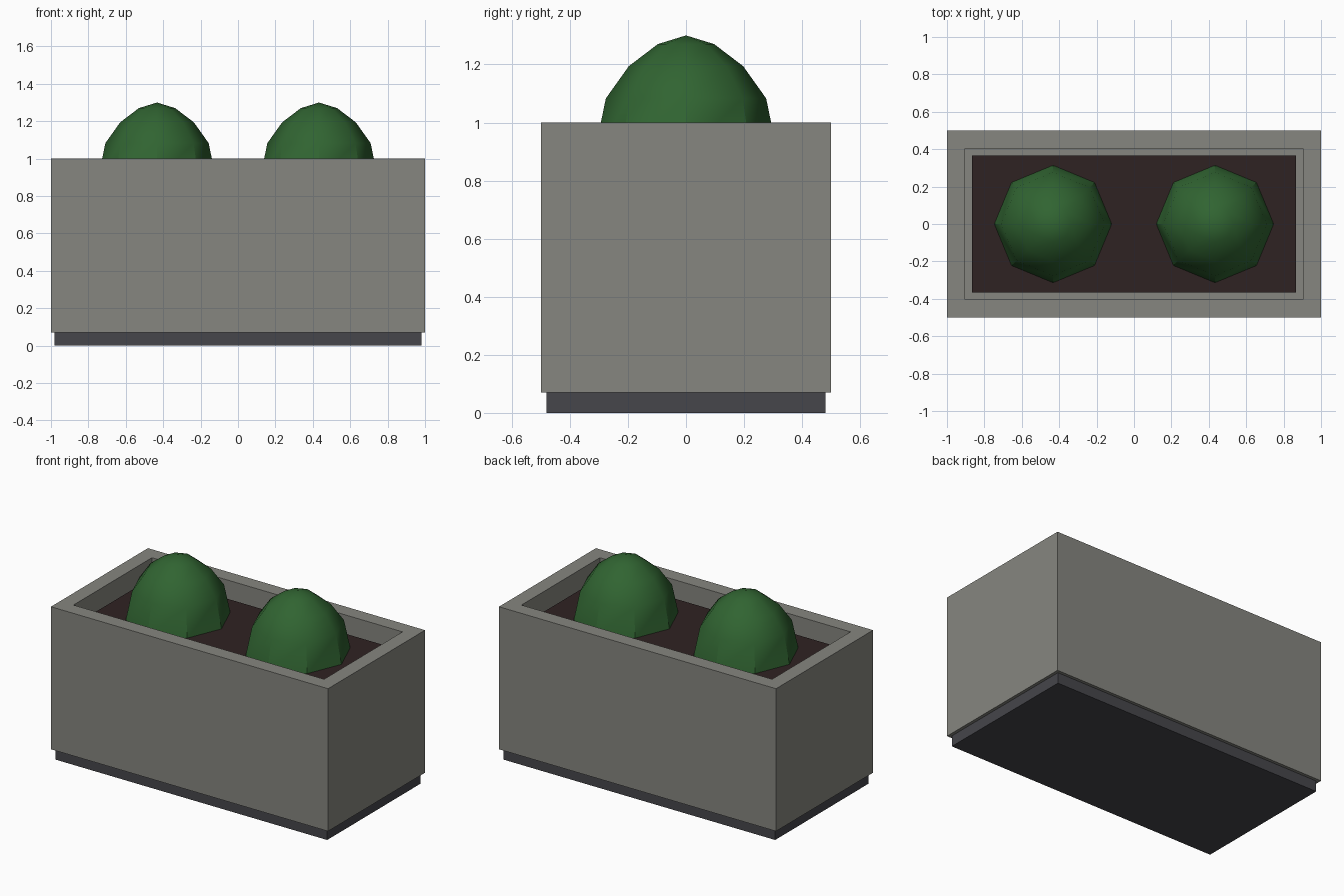
import bpy, bmesh, math

if "Cube" in bpy.data.objects:
    bpy.data.objects.remove(bpy.data.objects["Cube"])


def material(name, rgb):
    m = bpy.data.materials.new(name)
    m.diffuse_color = (*rgb, 1.0)
    m.use_nodes = True
    m.node_tree.nodes["Principled BSDF"].inputs["Base Color"].default_value = m.diffuse_color
    return m


STONE = material("stone_grey", (0.24, 0.24, 0.215))
BASE = material("dark_base", (0.061, 0.061, 0.07))
SOIL = material("soil_brown", (0.028, 0.016, 0.016))
LEAF = material("leaf_green", (0.03, 0.127, 0.031))


def finish(name, bm, mat):
    bmesh.ops.recalc_face_normals(bm, faces=bm.faces)
    mesh = bpy.data.meshes.new(name)
    bm.to_mesh(mesh)
    bm.free()
    obj = bpy.data.objects.new(name, mesh)
    mesh.materials.append(mat)
    bpy.context.collection.objects.link(obj)
    return obj


def box_bmesh(hx, hy, z0, z1):
    bm = bmesh.new()
    bmesh.ops.create_cube(bm, size=1)
    for v in bm.verts:
        v.co = (v.co.x * 2 * hx, v.co.y * 2 * hy, z1 if v.co.z > 0 else z0)
    return bm


# Recessed plinth
finish("plinth", box_bmesh(0.98, 0.48, 0.0, 0.07), BASE)

# Planter box: top face inset for the rim, then pushed down for the cavity
bm = box_bmesh(1.0, 0.5, 0.07, 1.0)
top = max(bm.faces, key=lambda f: f.calc_center_median().z)
bmesh.ops.inset_region(bm, faces=[top], thickness=0.135)
cavity = bmesh.ops.extrude_discrete_faces(bm, faces=[top])["faces"]
bmesh.ops.translate(bm, verts=cavity[0].verts, vec=(0, 0, -0.14))
finish("planter_box", bm, STONE)

# Soil bed
finish("soil", box_bmesh(0.865, 0.365, 0.86, 0.90), SOIL)

# Rounded eight-sided shrubs
PROFILE = [(0.315, 0.895), (0.276, 1.083), (0.197, 1.194), (0.097, 1.27)]
SIDES = 8


def shrub(name, x):
    bm = bmesh.new()
    rings = []
    for r, z in PROFILE:
        rings.append([bm.verts.new((x + r * math.cos(math.tau * i / SIDES),
                                    r * math.sin(math.tau * i / SIDES), z))
                      for i in range(SIDES)])
    tip = bm.verts.new((x, 0, 1.30))
    for i in range(SIDES):
        j = (i + 1) % SIDES
        for a, b in zip(rings, rings[1:]):
            bm.faces.new((a[i], a[j], b[j], b[i]))
        bm.faces.new((rings[-1][i], rings[-1][j], tip))
    bm.faces.new(rings[0][::-1])
    obj = finish(name, bm, LEAF)
    bpy.ops.object.select_all(action='DESELECT')
    obj.select_set(True)
    bpy.context.view_layer.objects.active = obj
    bpy.ops.object.shade_smooth_by_angle(angle=math.radians(40))


shrub("shrub_left", -0.433)
shrub("shrub_right", 0.433)
